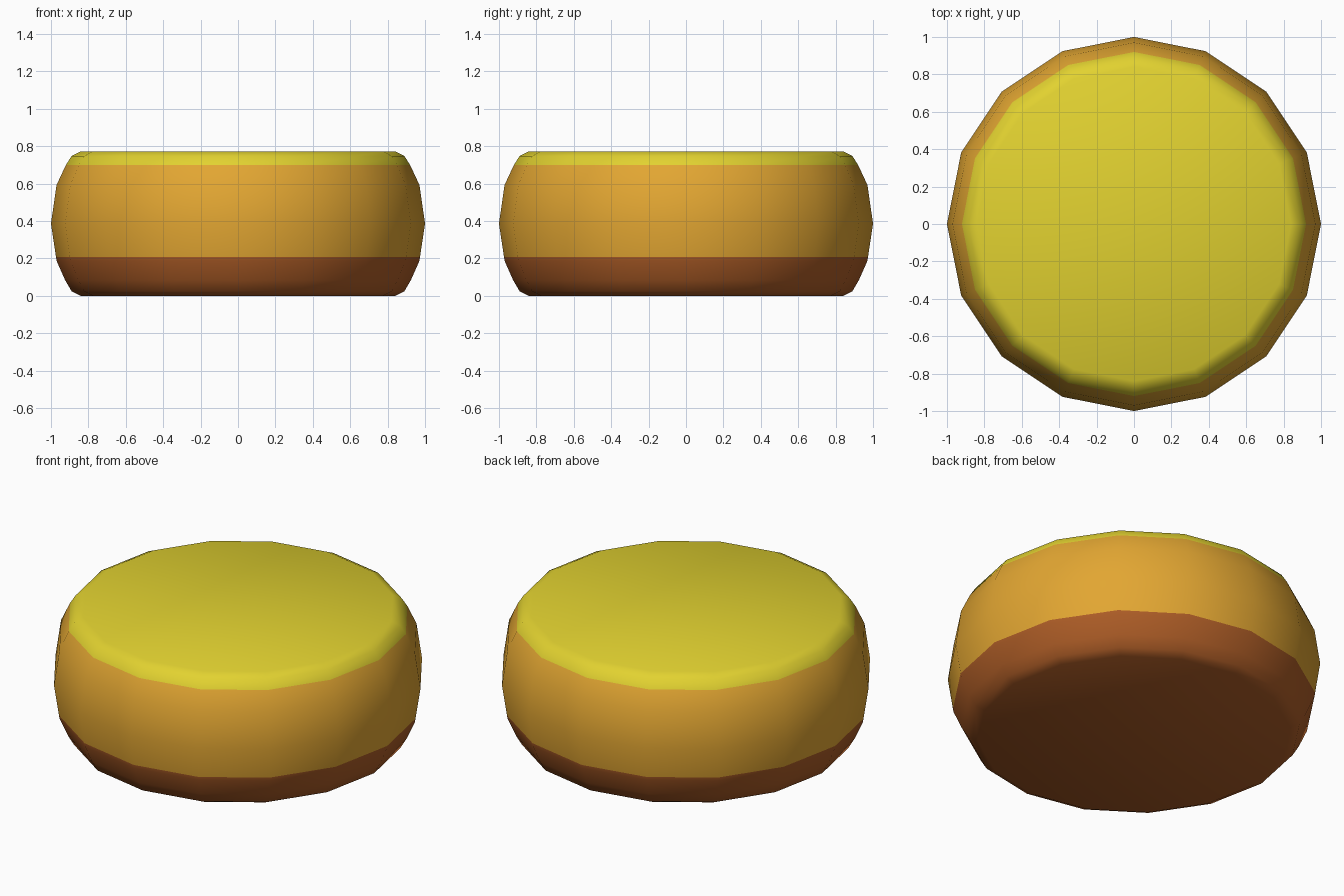
import bpy, bmesh, math

if "Cube" in bpy.data.objects:
    bpy.data.objects.remove(bpy.data.objects["Cube"])

SIDES = 16
# Rounded disc profile (radius, height), bottom to top
PROFILE = [(0.84, 0.0), (0.89, 0.025), (0.925, 0.085), (0.97, 0.187), (0.973, 0.207),
           (1.0, 0.386), (0.97, 0.593), (0.92, 0.70), (0.89, 0.747), (0.84, 0.772)]


def material(name, srgb):
    m = bpy.data.materials.new(name)
    lin = [((c / 255 + 0.055) / 1.055) ** 2.4 for c in srgb]
    m.diffuse_color = (*lin, 1)
    m.use_nodes = True
    m.node_tree.nodes["Principled BSDF"].inputs["Base Color"].default_value = m.diffuse_color
    return m


mesh = bpy.data.meshes.new("cheese_wheel")
wheel = bpy.data.objects.new("cheese_wheel", mesh)
bpy.context.collection.objects.link(wheel)
for name, colour in (("brown base", (172, 92, 38)), ("orange side", (226, 166, 50)),
                     ("yellow top", (226, 210, 48))):
    mesh.materials.append(material(name, colour))

# Lathe the profile into rings, then cap both ends
bm = bmesh.new()
rings = [[bm.verts.new((r * math.cos(2 * math.pi * i / SIDES),
                        r * math.sin(2 * math.pi * i / SIDES), z))
          for i in range(SIDES)] for r, z in PROFILE]
for low, high in zip(rings, rings[1:]):
    for i in range(SIDES):
        j = (i + 1) % SIDES
        bm.faces.new((low[i], low[j], high[j], high[i]))
bm.faces.new(rings[0][::-1])
bm.faces.new(rings[-1])

# Colour bands by height
for f in bm.faces:
    z = f.calc_center_median().z
    f.material_index = 0 if z < 0.207 else 1 if z < 0.70 else 2
    f.smooth = True
bm.to_mesh(mesh)
bm.free()
